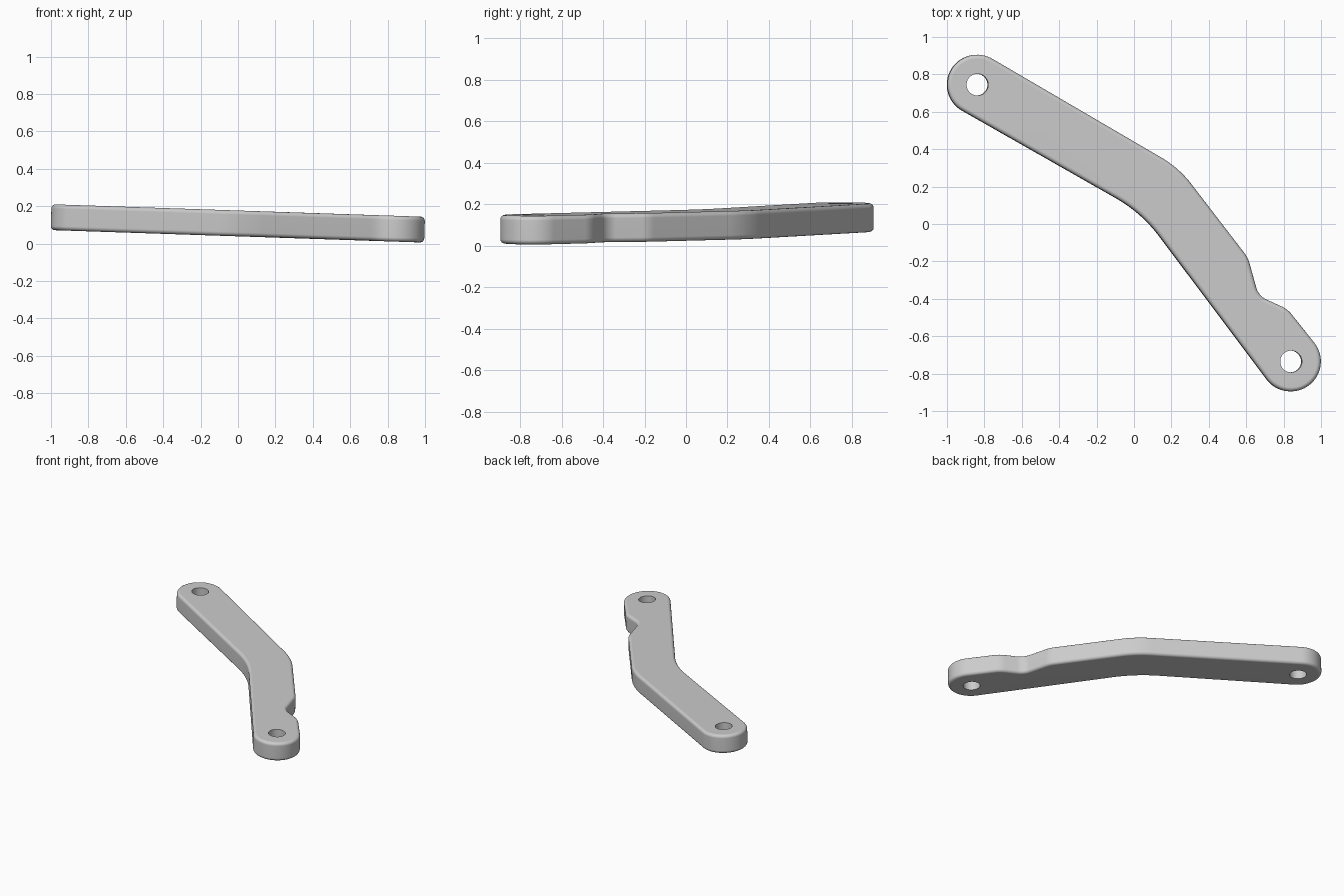
import bpy, bmesh, math
from mathutils import Vector

if "Cube" in bpy.data.objects:
    bpy.data.objects.remove(bpy.data.objects["Cube"], do_unlink=True)

THICK = 0.138
EDGE = 0.022
TILT = 0.0335
END_R = 0.16
HOLE_R = 0.058
BACK_END = Vector((-0.84, 0.745))
FRONT_END = Vector((0.838, -0.735))


def arc(centre, radius, start, end, steps):
    """Points on an arc, angles in degrees."""
    angles = [math.radians(start + (end - start) * i / steps) for i in range(steps + 1)]
    return [centre + radius * Vector((math.cos(a), math.sin(a))) for a in angles]


def fillet(before, corner, after, radius, steps=10):
    """Points on a tangent arc that rounds one corner."""
    corner = Vector(corner)
    u = (Vector(before) - corner).normalized()
    v = (Vector(after) - corner).normalized()
    half = u.angle(v) / 2
    centre = corner + (u + v).normalized() * radius / math.sin(half)
    p = corner + u * radius / math.tan(half) - centre
    q = corner + v * radius / math.tan(half) - centre
    turn = p.angle_signed(q)
    points = []
    for i in range(steps + 1):
        a = -turn * i / steps
        points.append(centre + Vector((p.x * math.cos(a) - p.y * math.sin(a),
                                       p.x * math.sin(a) + p.y * math.cos(a))))
    return points


# Outline: two round ends, the inner bend, and the notched outer side
back_arc = arc(BACK_END, END_R, 60, 240, 32)
front_arc = arc(FRONT_END, END_R, -143, 37.5, 32)
inner_bend = (0.041, 0.06)
outer_side = [front_arc[-1], (0.82, -0.455), (0.665, -0.385), (0.608, -0.18),
              (0.239, 0.30), back_arc[0]]
outer_radii = [0.16, 0.10, 0.16, 0.55]

outline = back_arc + fillet(back_arc[-1], inner_bend, front_arc[0], 0.75) + front_arc
for i, radius in enumerate(outer_radii):
    outline += fillet(outer_side[i], outer_side[i + 1], outer_side[i + 2], radius)

# Plate with rounded rims
bm = bmesh.new()
base = bm.faces.new([bm.verts.new((p.x, p.y, -THICK / 2)) for p in outline])
top = bmesh.ops.extrude_face_region(bm, geom=[base], use_keep_orig=True)
for v in [g for g in top["geom"] if isinstance(g, bmesh.types.BMVert)]:
    v.co.z += THICK
bmesh.ops.recalc_face_normals(bm, faces=bm.faces[:])
rims = [e for e in bm.edges if abs(e.verts[0].co.z - e.verts[1].co.z) < 0.001]
bmesh.ops.bevel(bm, geom=rims, offset=EDGE, segments=4, profile=0.5,
                affect='EDGES', clamp_overlap=False)
mesh = bpy.data.meshes.new("lever_arm")
bm.to_mesh(mesh)
bm.free()
arm = bpy.data.objects.new("lever_arm", mesh)
bpy.context.collection.objects.link(arm)

grey = bpy.data.materials.new("plain_grey")
grey.use_nodes = True
grey.diffuse_color = (0.6, 0.6, 0.6, 1)
grey.node_tree.nodes["Principled BSDF"].inputs["Base Color"].default_value = (0.6, 0.6, 0.6, 1)
mesh.materials.append(grey)

# Pivot holes through both ends
bpy.context.view_layer.objects.active = arm
for centre in (BACK_END, FRONT_END):
    bpy.ops.mesh.primitive_cylinder_add(vertices=40, radius=HOLE_R, depth=THICK * 3,
                                        location=(centre.x, centre.y, 0))
    cutter = bpy.context.object
    cutter.name = "hole_cutter"
    cutter.hide_render = True
    cutter.data.materials.append(grey)
    bpy.context.view_layer.objects.active = arm
    cut = arm.modifiers.new("pivot_hole", 'BOOLEAN')
    cut.operation = 'DIFFERENCE'
    cut.solver = 'EXACT'
    cut.object = cutter
    bpy.ops.object.modifier_apply(modifier=cut.name)
    bpy.data.objects.remove(cutter, do_unlink=True)

# Smooth sides, flat large faces, gentle slope down towards the left
bpy.ops.object.select_all(action='DESELECT')
arm.select_set(True)
bpy.ops.object.shade_smooth_by_angle(angle=math.radians(35))
arm.modifiers.new("flat_face_normals", 'WEIGHTED_NORMAL').keep_sharp = True
arm.rotation_euler = (0, TILT, 0)
arm.location = (0, 0, 0.108)
